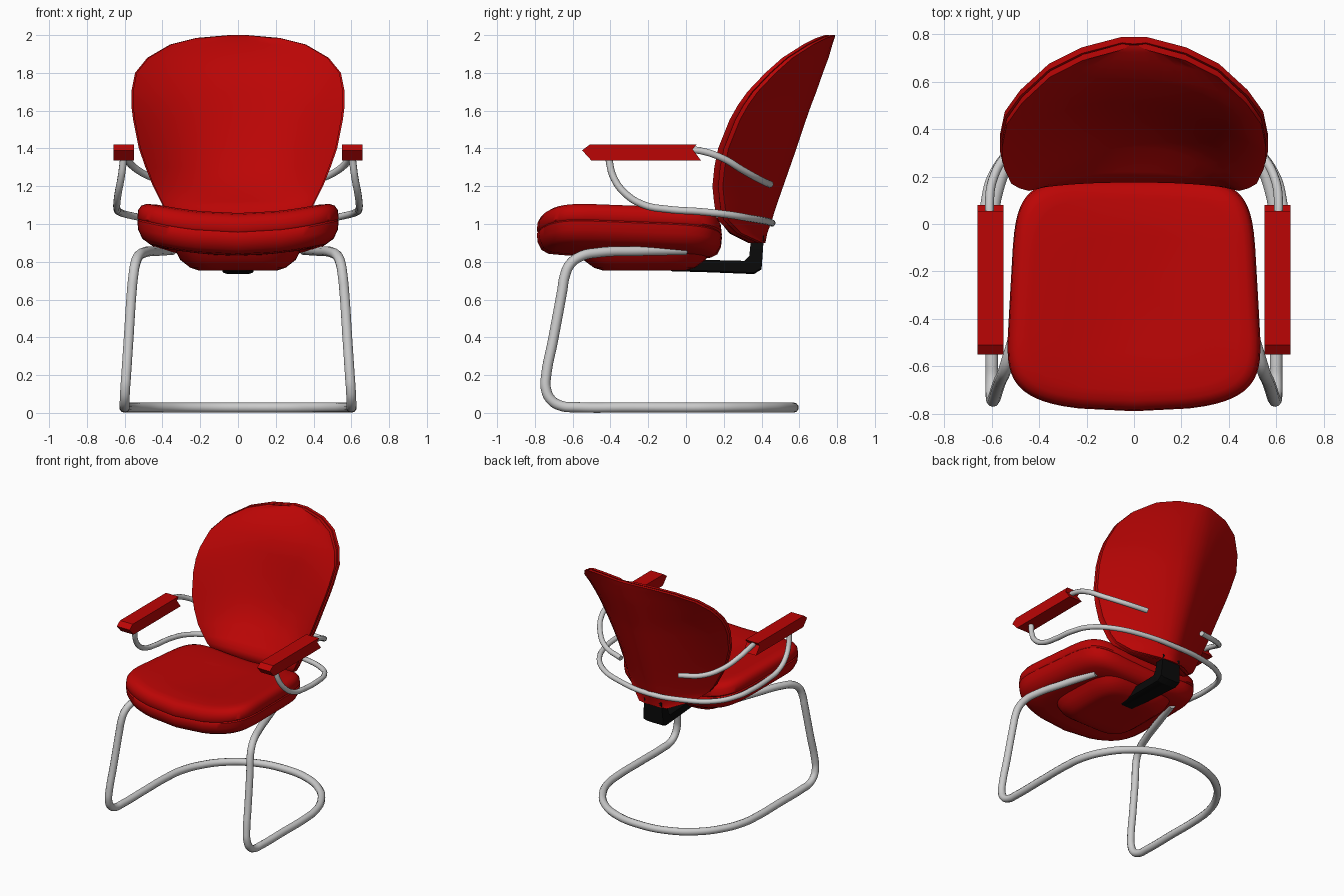
import bpy, bmesh, math

cube = bpy.data.objects.get("Cube")
if cube:
    bpy.data.objects.remove(cube, do_unlink=True)


def material(name, rgb):
    m = bpy.data.materials.new(name)
    m.use_nodes = True
    m.diffuse_color = (*rgb, 1)
    bsdf = m.node_tree.nodes["Principled BSDF"]
    bsdf.inputs["Base Color"].default_value = (*rgb, 1)
    bsdf.inputs["Roughness"].default_value = 0.6
    return m


RED = material("red upholstery", (0.5, 0.0015, 0.0015))
STEEL = material("grey steel", (0.6, 0.6, 0.6))
BLACK = material("black plastic", (0.003, 0.003, 0.003))


def loft(name, rings, mat, angle=45):
    """Skin a list of closed rings and cap both ends."""
    bm = bmesh.new()
    loops = [[bm.verts.new(p) for p in ring] for ring in rings]
    n = len(loops[0])
    for a, b in zip(loops, loops[1:]):
        for i in range(n):
            j = (i + 1) % n
            bm.faces.new((a[i], a[j], b[j], b[i]))
    bm.faces.new(loops[0][::-1])
    bm.faces.new(loops[-1])
    bmesh.ops.recalc_face_normals(bm, faces=bm.faces)
    me = bpy.data.meshes.new(name)
    bm.to_mesh(me)
    bm.free()
    ob = bpy.data.objects.new(name, me)
    bpy.context.collection.objects.link(ob)
    me.materials.append(mat)
    if angle:
        bpy.ops.object.select_all(action="DESELECT")
        ob.select_set(True)
        bpy.context.view_layer.objects.active = ob
        bpy.ops.object.shade_smooth_by_angle(angle=math.radians(angle))


def tube(name, pts, radius):
    """Round tube through the points."""
    cu = bpy.data.curves.new(name, "CURVE")
    cu.dimensions = "3D"
    cu.bevel_depth = radius
    cu.bevel_resolution = 3
    cu.resolution_u = 8
    cu.use_fill_caps = True
    sp = cu.splines.new("BEZIER")
    sp.bezier_points.add(len(pts) - 1)
    for bp, p in zip(sp.bezier_points, pts):
        bp.co = p
        bp.handle_left_type = bp.handle_right_type = "AUTO"
    cu.materials.append(STEEL)
    bpy.context.collection.objects.link(bpy.data.objects.new(name, cu))


def mirrored(pts):
    """Half path on +x, continued back along -x."""
    return pts + [(-x, y, z) for x, y, z in reversed(pts) if abs(x) > 1e-6]


def spow(v, e):
    return math.copysign(abs(v) ** e, v)


def rounded_ring(cy, hx, hy, z, e, taper=0.0, bow=0.0, sag=0.0, tilt=0.0, n=64):
    """Rounded rectangle with tapered back, bowed front and dished height."""
    ring = []
    for i in range(n):
        t = 2 * math.pi * i / n
        v = spow(math.sin(t), e)
        x = hx * spow(math.cos(t), e) * (1 - taper * v)
        y = cy + hy * v
        if v < 0:
            y += bow * x * x * -v
        ring.append((x, y, z + sag * (x * x * 4 - 0.6) - tilt * (y - cy)))
    return ring


# Seat cushion, with a seam groove round the middle
SEAT = [(0.3, 0.865), (0.7, 0.865), (0.87, 0.87), (0.95, 0.89), (0.99, 0.93),
        (1.0, 0.975), (0.988, 0.983), (1.0, 0.991), (0.99, 1.035), (0.96, 1.062),
        (0.91, 1.078), (0.82, 1.087), (0.5, 1.085), (0.2, 1.08)]
loft("seat_cushion", [rounded_ring(-0.3, 0.523 * s, 0.49 * s, z, 0.37, 0.05, 0.2, 0.065, 0.025)
                      for s, z in SEAT], RED)

# Pan under the seat
PAN = [(0.4, 0.755), (0.62, 0.755), (0.74, 0.768), (0.9, 0.81), (1.0, 0.875)]
loft("seat_pan", [rounded_ring(-0.22, 0.34 * s, 0.36 * s, z, 0.5) for s, z in PAN], RED)

# Backrest: height, half width, edge y, front centre y, back centre y
BACK = [(0.90, 0.12, 0.35, 0.33, 0.42), (0.95, 0.26, 0.24, 0.23, 0.43),
        (1.02, 0.35, 0.17, 0.175, 0.455), (1.07, 0.385, 0.155, 0.175, 0.47),
        (1.12, 0.41, 0.148, 0.22, 0.487), (1.20, 0.45, 0.14, 0.32, 0.515),
        (1.30, 0.49, 0.15, 0.385, 0.55), (1.40, 0.525, 0.17, 0.43, 0.585),
        (1.55, 0.555, 0.23, 0.475, 0.635), (1.63, 0.565, 0.275, 0.50, 0.663),
        (1.70, 0.565, 0.325, 0.52, 0.69), (1.80, 0.545, 0.42, 0.555, 0.725),
        (1.88, 0.48, 0.51, 0.61, 0.755), (1.95, 0.36, 0.62, 0.68, 0.775),
        (1.985, 0.22, 0.69, 0.725, 0.787), (2.0, 0.05, 0.735, 0.75, 0.79)]
US = [math.sin(math.pi / 2 * k / 9) for k in range(-9, 10)]


def back_ring(z, w, front, rear):
    """front and rear are (centre y, edge y, power) across the width."""
    def y(f, u):
        return f[0] + (f[1] - f[0]) * abs(u) ** f[2]
    return ([(w * u, y(front, u), z) for u in US] +
            [(w * u, y(rear, u), z) for u in reversed(US)])


loft("back_cushion", [back_ring(z, w * 0.985, (yf, ye, 2.4), (yb - 0.035, ye + 0.025, 1.5))
                      for z, w, ye, yf, yb in BACK], RED, 50)
loft("back_shell", [back_ring(z, w, (yb - 0.03, ye + 0.03, 1.5), (yb, ye + 0.055, 1.5))
                    for z, w, ye, yf, yb in BACK], RED, 40)

# Bracket joining seat and backrest: stations of lower y z, upper y z, half width
BRACKET = [(-0.08, 0.75, -0.08, 0.80, 0.06), (0.1, 0.745, 0.1, 0.81, 0.07),
           (0.36, 0.735, 0.31, 0.805, 0.08), (0.40, 0.76, 0.335, 0.83, 0.085),
           (0.412, 0.93, 0.345, 0.93, 0.075)]
loft("back_bracket", [[(-w, y0, z0 + 0.008), (-w * 0.7, y0, z0), (w * 0.7, y0, z0),
                       (w, y0, z0 + 0.008), (w, y1, z1), (-w, y1, z1)]
                      for y0, z0, y1, z1, w in BRACKET], BLACK, 30)

# Cantilever base, one continuous tube
tube("base_tube", mirrored([
    (0.35, 0.0, 0.862), (0.43, -0.25, 0.857), (0.5, -0.47, 0.848), (0.528, -0.56, 0.828),
    (0.545, -0.615, 0.785), (0.555, -0.643, 0.72), (0.562, -0.655, 0.65), (0.58, -0.705, 0.38),
    (0.592, -0.74, 0.20), (0.597, -0.742, 0.13), (0.6, -0.715, 0.07), (0.6, -0.66, 0.037),
    (0.6, -0.58, 0.03), (0.6, -0.3, 0.029), (0.598, -0.02, 0.028), (0.58, 0.13, 0.028),
    (0.52, 0.28, 0.028), (0.40, 0.43, 0.028), (0.22, 0.535, 0.028), (0.0, 0.57, 0.028)]), 0.027)

# Arm hoop passing behind the backrest
tube("arm_hoop", mirrored([
    (0.605, -0.41, 1.35), (0.618, -0.385, 1.25), (0.635, -0.32, 1.16), (0.642, -0.22, 1.10),
    (0.64, -0.1, 1.078), (0.63, 0.08, 1.065), (0.59, 0.22, 1.05), (0.48, 0.34, 1.03),
    (0.26, 0.425, 1.015), (0.0, 0.455, 1.005)]), 0.019)

# Armrest pads and the upper tubes from pad to backrest
PAD = [(-0.55, 1.39), (-0.51, 1.42), (0.055, 1.42), (0.035, 1.395), (0.08, 1.335), (-0.5, 1.335)]
for side, s in (("left", 1), ("right", -1)):
    loft(side + "_armrest_pad", [[(s * x, y, z) for y, z in PAD] for x in (0.55, 0.66)], RED, 0)
    tube(side + "_upper_arm_tube", [
        (s * 0.605, 0.0, 1.395), (s * 0.61, 0.08, 1.387), (s * 0.595, 0.19, 1.35),
        (s * 0.53, 0.3, 1.285), (s * 0.42, 0.39, 1.235), (s * 0.25, 0.445, 1.21)], 0.019)
